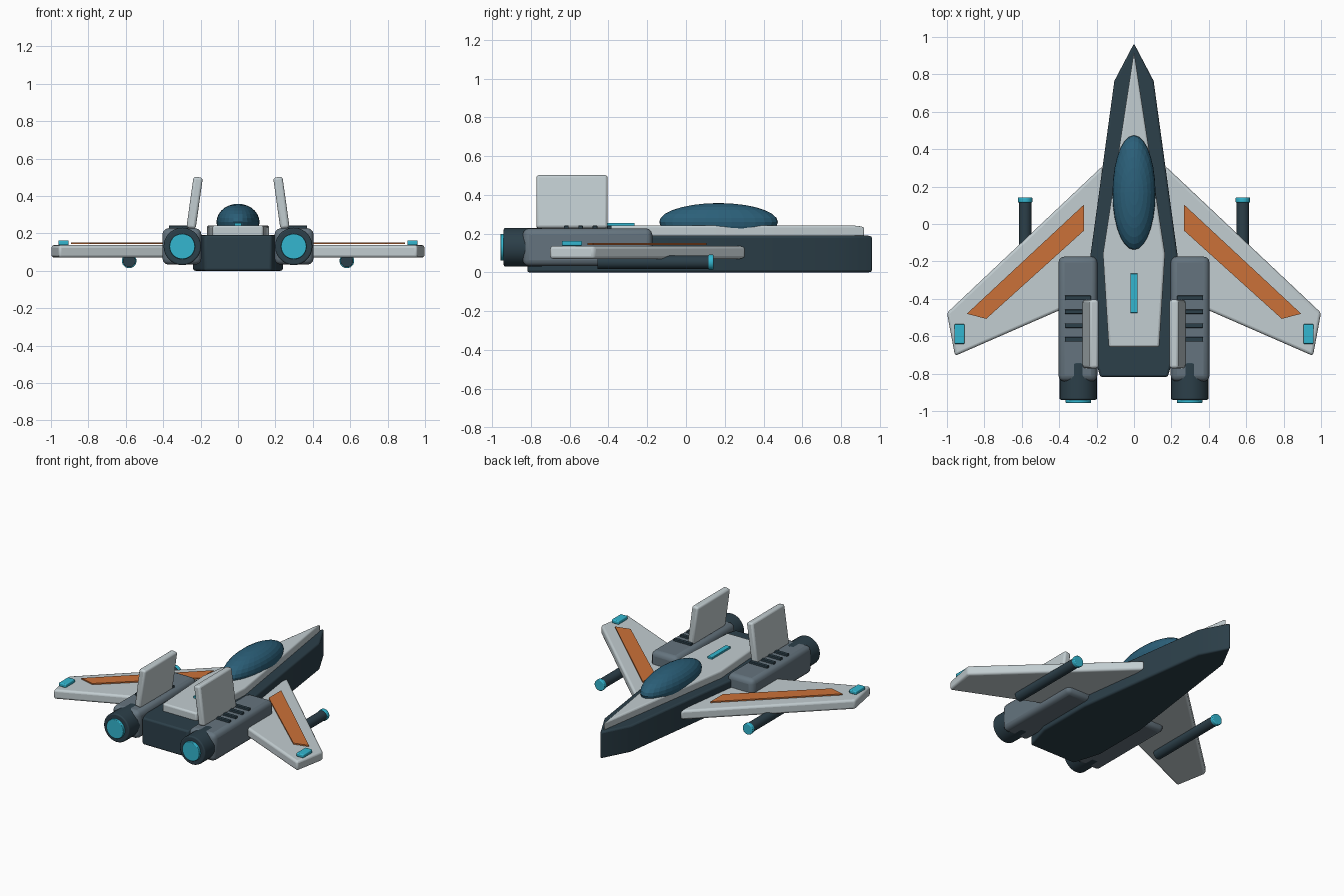
import bpy, bmesh, math
from mathutils import Matrix, Vector

if "Cube" in bpy.data.objects:
    bpy.data.objects.remove(bpy.data.objects["Cube"])


def material(name, rgb):
    m = bpy.data.materials.new(name)
    m.diffuse_color = (*rgb, 1)
    m.use_nodes = True
    m.node_tree.nodes["Principled BSDF"].inputs["Base Color"].default_value = m.diffuse_color
    return m


LIGHT = material("light grey", (0.54, 0.61, 0.635))
DARK = material("dark slate", (0.025, 0.05, 0.067))
MID = material("mid grey", (0.13, 0.175, 0.21))
CYAN = material("cyan glow", (0.033, 0.47, 0.63))
ORANGE = material("orange", (0.60, 0.165, 0.04))
GLASS = material("blue glass", (0.024, 0.115, 0.19))


def finish(name, bm, mat, bevel=0.0, smooth=True):
    bmesh.ops.recalc_face_normals(bm, faces=bm.faces)
    mesh = bpy.data.meshes.new(name)
    bm.to_mesh(mesh)
    bm.free()
    mesh.materials.append(mat)
    ob = bpy.data.objects.new(name, mesh)
    bpy.context.collection.objects.link(ob)
    if bevel:
        mod = ob.modifiers.new("soft edges", "BEVEL")
        mod.width, mod.segments = bevel, 3
        mod.limit_method, mod.angle_limit = "ANGLE", math.radians(30)
    if smooth:
        bpy.ops.object.select_all(action="DESELECT")
        ob.select_set(True)
        bpy.context.view_layer.objects.active = ob
        bpy.ops.object.shade_smooth_by_angle(angle=math.radians(35))
    return ob


def slab(name, outline, z0, z1, mat, bevel=0.0):
    """Flat outline in plan, raised from z0 to z1."""
    bm = bmesh.new()
    face = bm.faces.new([bm.verts.new((x, y, z0)) for x, y in outline])
    top = bmesh.ops.extrude_face_region(bm, geom=[face])["geom"]
    for v in top:
        if isinstance(v, bmesh.types.BMVert):
            v.co.z = z1
    return finish(name, bm, mat, bevel)


def box(name, centre, size, mat, bevel=0.0, tilt=0.0):
    bm = bmesh.new()
    bmesh.ops.create_cube(bm, size=1)
    bm.transform(Matrix.Translation(centre) @ Matrix.Rotation(tilt, 4, "Y")
                 @ Matrix.Diagonal((*size, 1)))
    return finish(name, bm, mat, bevel)


def tube(name, x, z, y0, y1, radius, mat, bevel=0.0):
    bm = bmesh.new()
    bmesh.ops.create_cone(bm, cap_ends=True, segments=28, radius1=radius,
                          radius2=radius, depth=abs(y1 - y0))
    bm.transform(Matrix.Translation((x, (y0 + y1) / 2, z))
                 @ Matrix.Rotation(math.pi / 2, 4, "X"))
    return finish(name, bm, mat, bevel)


def symmetric(half):
    return half + [(-x, y) for x, y in reversed(half) if x > 0]


# Hull and raised deck
slab("hull", symmetric([(0, 0.965), (0.105, 0.765), (0.24, -0.22), (0.24, -0.62),
                        (0.18, -0.818)]), 0.0, 0.19, DARK, 0.012)
slab("deck", symmetric([(0, 0.925), (0.166, -0.16), (0.135, -0.658)]),
     0.17, 0.243, LIGHT, 0.012)
box("spine_light", (0, -0.37, 0.247), (0.038, 0.21, 0.018), CYAN, 0.003)

# Canopy
bm = bmesh.new()
bmesh.ops.create_uvsphere(bm, u_segments=28, v_segments=14, radius=1)
bm.transform(Matrix.Translation((0, 0.168, 0.26)) @ Matrix.Diagonal((0.115, 0.306, 0.098, 1)))
finish("canopy", bm, GLASS, smooth=False)

for side, s in (("right", 1), ("left", -1)):
    # Swept wing with stripe and tip light
    wing = [(0.12, 0.35), (1.0, -0.475), (0.957, -0.705), (0.12, -0.34)]
    stripe = [(0.266, 0.105), (0.266, -0.034), (0.79, -0.507), (0.894, -0.48)]
    # keep the root flush with the hull flank
    wing[0] = (0.17, 0.308)
    slab(side + "_wing", [(s * x, y) for x, y in wing], 0.07, 0.137, LIGHT, 0.015)
    slab(side + "_wing_stripe", [(s * x, y) for x, y in stripe], 0.142, 0.151, ORANGE)
    box(side + "_tip_light", (s * 0.933, -0.588, 0.15), (0.056, 0.105, 0.025), CYAN, 0.006)

    # Engine pod, nozzle and exhaust
    box(side + "_engine_pod", (s * 0.3, -0.508, 0.13), (0.208, 0.668, 0.195), MID, 0.033)
    tube(side + "_nozzle", s * 0.298, 0.13, -0.94, -0.74, 0.1, DARK, 0.008)
    tube(side + "_exhaust_glow", s * 0.298, 0.13, -0.957, -0.93, 0.068, CYAN, 0.004)

    # Cooling vents on the pod
    for i in range(4):
        box(f"{side}_vent_{i + 1}", (s * 0.3, -0.395 - 0.074 * i, 0.23),
            (0.14, 0.024, 0.024), DARK, 0.004)

    # Inward-leaning tail fin
    box(side + "_fin", (s * 0.232, -0.588, 0.364), (0.05, 0.367, 0.276), LIGHT,
        0.014, tilt=-s * math.radians(8))

    # Underwing gun
    tube(side + "_gun_barrel", s * 0.582, 0.053, -0.457, 0.125, 0.034, DARK)
    tube(side + "_gun_muzzle", s * 0.582, 0.053, 0.115, 0.142, 0.039, CYAN, 0.005)
